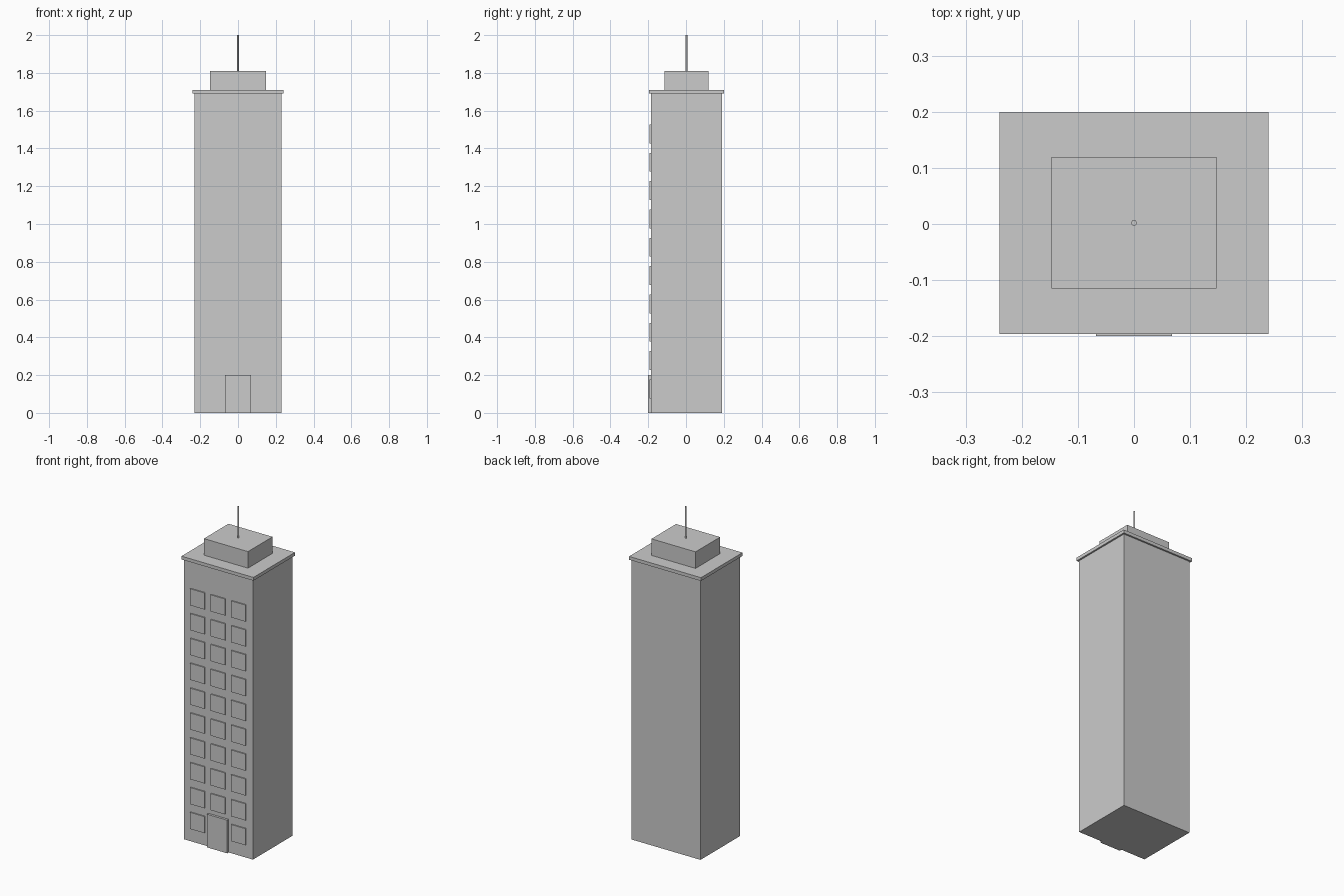
import bpy

default = bpy.data.objects.get("Cube")
if default:
    bpy.data.objects.remove(default, do_unlink=True)

# Single flat concrete colour
concrete = bpy.data.materials.new("light_grey")
concrete.use_nodes = True
GREY = (0.6, 0.6, 0.6, 1)
concrete.diffuse_color = GREY
concrete.node_tree.nodes["Principled BSDF"].inputs["Base Color"].default_value = GREY

MID_Y = 0.002          # tower axis, shifted back by the door's projection
FRONT = MID_Y - 0.188  # plane of the front wall


def box(name, x, y, z):
    """Box from (min, max) pairs on each axis."""
    spans = (x, y, z)
    centre = [(lo + hi) / 2 for lo, hi in spans]
    bpy.ops.mesh.primitive_cube_add(size=1, location=centre)
    obj = bpy.context.object
    obj.name = name
    obj.scale = [hi - lo for lo, hi in spans]
    bpy.ops.object.transform_apply(location=False, rotation=False, scale=True)
    obj.data.materials.append(concrete)
    return obj


def centred_box(name, half_x, half_y, z):
    return box(name, (-half_x, half_x), (MID_Y - half_y, MID_Y + half_y), z)


# Main masses
centred_box("tower_body", 0.23, 0.188, (0, 1.69))
centred_box("roof_slab", 0.24, 0.198, (1.69, 1.71))
centred_box("rooftop_block", 0.147, 0.117, (1.71, 1.81))

# Antenna
bpy.ops.mesh.primitive_cylinder_add(vertices=16, radius=0.005, depth=0.19,
                                    location=(0, MID_Y, 1.905))
antenna = bpy.context.object
antenna.name = "antenna"
antenna.data.materials.append(concrete)
bpy.ops.object.shade_smooth_by_angle()

# Entrance door
box("front_door", (-0.068, 0.068), (-0.2, FRONT + 0.005), (0, 0.2))

# Window plates on the front wall
for row in range(10):
    for col in range(3):
        x = (col - 1) * 0.137
        z = 0.127 + row * 0.15
        box(f"window_{row + 1}_{col + 1}", (x - 0.048, x + 0.048),
            (FRONT - 0.007, FRONT + 0.002), (z - 0.05, z + 0.05))
